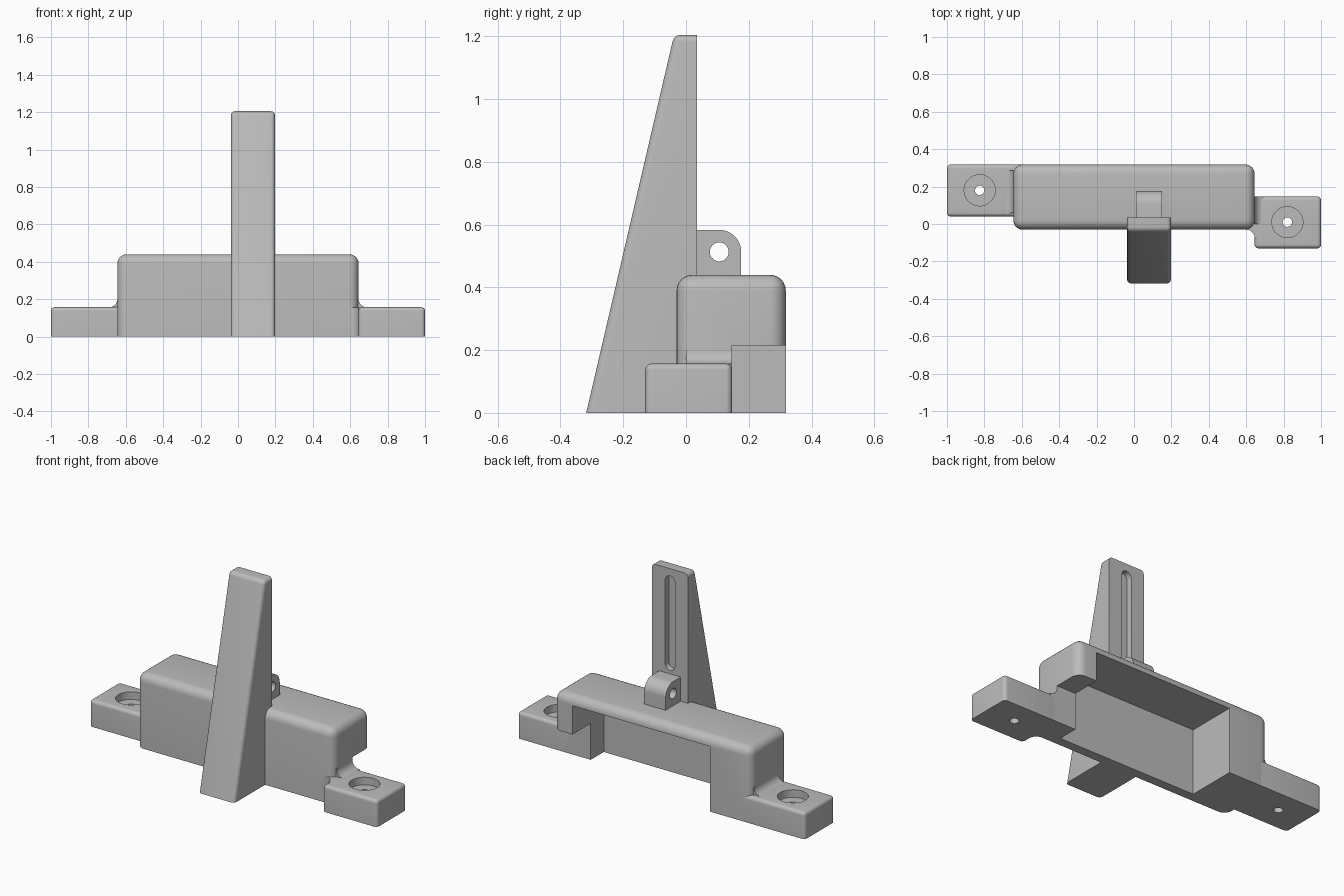
import bpy, bmesh, math
from mathutils import Vector

cube = bpy.data.objects.get("Cube")
if cube:
    bpy.data.objects.remove(cube, do_unlink=True)

grey = bpy.data.materials.new("light grey")
grey.use_nodes = True
COLOUR = (0.5, 0.5, 0.5, 1)
grey.diffuse_color = COLOUR
grey.node_tree.nodes["Principled BSDF"].inputs["Base Color"].default_value = COLOUR


def prism(name, axis, points, lo, hi, radius=0, rule=None, segments=6):
    """Extrude a 2D outline along an axis; round the edges that the rule picks."""
    place = {"x": lambda a, b, t: (t, a, b),
             "y": lambda a, b, t: (a, t, b),
             "z": lambda a, b, t: (a, b, t)}[axis]
    bm = bmesh.new()
    base = bm.faces.new([bm.verts.new(place(a, b, lo)) for a, b in points])
    grown = bmesh.ops.extrude_face_region(bm, geom=[base])["geom"]
    shift = Vector(place(0, 0, hi - lo))
    bmesh.ops.translate(bm, vec=shift, verts=[v for v in grown if isinstance(v, bmesh.types.BMVert)])
    bmesh.ops.recalc_face_normals(bm, faces=bm.faces)
    if radius:
        edges = [e for e in bm.edges if rule(e.verts[0].co, e.verts[1].co)]
        bmesh.ops.bevel(bm, geom=edges, offset=radius, segments=segments,
                        profile=0.5, affect="EDGES", clamp_overlap=True)
    mesh = bpy.data.meshes.new(name)
    bm.to_mesh(mesh)
    bm.free()
    mesh.materials.append(grey)
    obj = bpy.data.objects.new(name, mesh)
    bpy.context.collection.objects.link(obj)
    return obj


def box(name, x0, x1, y0, y1, z0, z1, radius=0, rule=None):
    return prism(name, "z", [(x0, y0), (x1, y0), (x1, y1), (x0, y1)], z0, z1, radius, rule)


def arc(cx, cy, r, start, end, steps=10):
    angles = [math.radians(start + (end - start) * i / steps) for i in range(steps + 1)]
    return [(cx + r * math.cos(a), cy + r * math.sin(a)) for a in angles]


def disc(cx, cy, r):
    return arc(cx, cy, r, 0, 360, 48)[:-1]


def activate(obj):
    bpy.ops.object.select_all(action="DESELECT")
    obj.select_set(True)
    bpy.context.view_layer.objects.active = obj


def cut(obj, *cutters):
    activate(obj)
    for cutter in cutters:
        cutter.hide_render = True
        mod = obj.modifiers.new("cut", "BOOLEAN")
        mod.operation = "DIFFERENCE"
        mod.solver = "EXACT"
        mod.object = cutter
        bpy.ops.object.modifier_apply(modifier=mod.name)


def above_base(a, b):
    return a.z > 0.01 or b.z > 0.01


# Main housing, open at the back and underneath
END = 0.645
housing = box("housing", -END, END, -0.03, 0.318, 0, 0.44, 0.05, above_base)
cavity = box("cavity_cutter", -0.38, 0.52, 0.025, 0.5, -0.1, 0.385)
notch = box("notch_cutter", 0.4, 0.8, 0.147, 0.5, -0.1, 0.215)
cut(housing, cavity, notch)

# Tapered upright with a blind slot in its back
BACK = 0.035
upright = prism("upright", "x", [(-0.318, 0), (BACK, 0), (BACK, 1.205), (-0.038, 1.205)],
                -0.037, 0.198, 0.022,
                lambda a, b: above_base(a, b) and not (a.y > 0.03 and b.y > 0.03))
slot_outline = arc(0.08, 1.13, 0.032, 0, 180) + arc(0.08, 0.635, 0.032, 180, 360)
slot = prism("slot_cutter", "y", slot_outline, 0.0, 0.1)
cut(upright, cavity, slot)

# Lug with a cross hole
lug = prism("lug", "x", [(0.176, 0.42)] + arc(0.106, 0.513, 0.07, 0, 90) + [(0.03, 0.583), (0.03, 0.42)],
            0.01, 0.15)
pin_hole = prism("pin_hole_cutter", "x", disc(0.106, 0.513, 0.03), -0.1, 0.3)
cut(lug, pin_hole)

# Mounting ears with counterbored screw holes
TOP = 0.157
ears = []
for name, x0, x1, y0, y1, hx, hy in (
        ("right_ear", -1, -0.58, 0.04, 0.318, -0.825, 0.18),
        ("left_ear", END, 1, -0.13, 0.147, 0.82, 0.01)):
    ear = box(name, x0, x1, y0, y1, 0, TOP, 0.02, above_base)
    bore = prism(name + "_bore_cutter", "z", disc(hx, hy, 0.083), TOP - 0.045, 0.3)
    hole = prism(name + "_hole_cutter", "z", disc(hx, hy, 0.025), -0.1, 0.3)
    cut(ear, bore, hole)
    for helper in (bore, hole):
        bpy.data.objects.remove(helper, do_unlink=True)
    ears.append(ear)

# Concave fillets where the ears meet the housing
R = 0.045
fillets = []
for name, side, y0, y1 in (("right_fillet", -1, 0.06, 0.285), ("left_fillet", 1, 0.0, 0.147)):
    curve = arc(END + R, TOP + R - 0.001, R, 180, 270)
    outline = [(0.58, 0), (0.58, TOP + R - 0.001)] + curve + [(END + R, 0)]
    fillets.append(prism(name, "y", [(side * x, z) for x, z in outline], y0, y1))

corner = [(0.58, 0.02), (0.58, -0.03)] + arc(END - R, -0.03 - R, R, 90, 0) + [(0.68, -0.075), (0.68, 0.02)]
fillets.append(prism("corner_fillet", "z", corner, 0, TOP - 0.002))

for helper in (cavity, notch, slot, pin_hole):
    bpy.data.objects.remove(helper, do_unlink=True)

for part in [housing, upright, lug] + ears + fillets:
    activate(part)
    bpy.ops.object.shade_smooth_by_angle(angle=math.radians(32))
